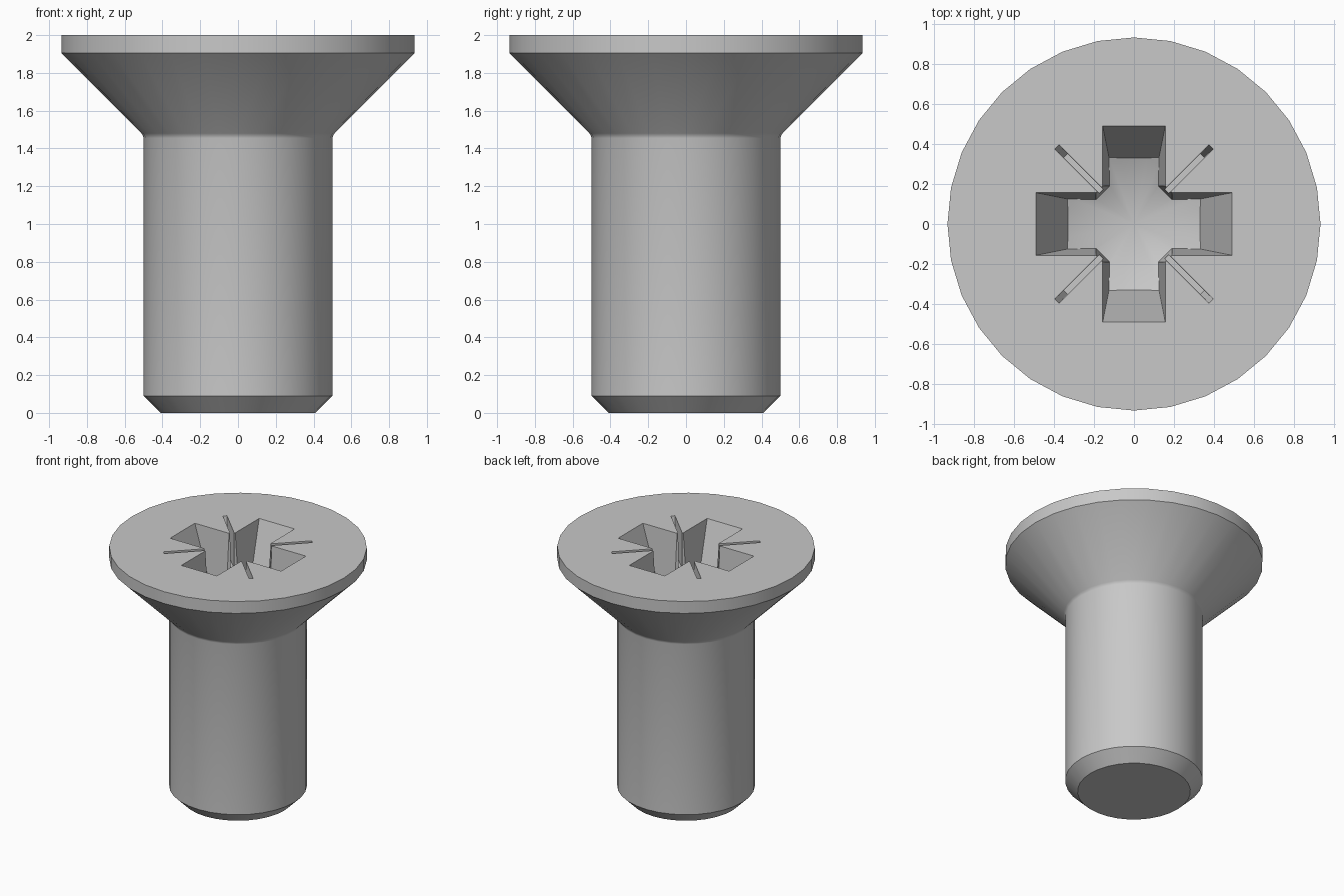
import bpy, bmesh, math
from mathutils import Matrix

TOP = 2.0            # height of the head's flat face
DEPTH = 0.46         # recess depth at the end of each arm

old = bpy.data.objects.get("Cube")
if old:
    bpy.data.objects.remove(old, do_unlink=True)

steel = bpy.data.materials.new("plain steel grey")
steel.use_nodes = True
colour = (0.58, 0.58, 0.58, 1)
steel.diffuse_color = colour
steel.node_tree.nodes["Principled BSDF"].inputs["Base Color"].default_value = colour


def make_object(name, bm):
    bmesh.ops.recalc_face_normals(bm, faces=bm.faces)
    mesh = bpy.data.meshes.new(name)
    bm.to_mesh(mesh)
    bm.free()
    mesh.materials.append(steel)
    obj = bpy.data.objects.new(name, mesh)
    bpy.context.collection.objects.link(obj)
    return obj


def revolve(name, profile, steps=32):
    """Spin an (r, z) profile around the z axis."""
    bm = bmesh.new()
    verts = [bm.verts.new((r, 0, z)) for r, z in profile]
    edges = [bm.edges.new(pair) for pair in zip(verts, verts[1:])]
    bmesh.ops.spin(bm, geom=verts + edges, cent=(0, 0, 0), axis=(0, 0, 1),
                   angle=math.tau, steps=steps)
    bmesh.ops.remove_doubles(bm, verts=bm.verts, dist=0.0005)
    bmesh.ops.dissolve_limit(bm, angle_limit=0.01, verts=bm.verts, edges=bm.edges)
    return make_object(name, bm)


def tapered_block(name, top, bottom, depth, turn=0, extra=0.0):
    """Block narrowing downwards from the head face, continued past both ends."""
    bm = bmesh.new()
    bmesh.ops.create_cube(bm, size=2)
    for v in bm.verts:
        drop = -0.1 if v.co.z > 0 else depth + extra
        t = drop / depth
        v.co.x *= top[0] + (bottom[0] - top[0]) * t
        v.co.y *= top[1] + (bottom[1] - top[1]) * t
        v.co.z = TOP - drop
    bm.transform(Matrix.Rotation(math.radians(turn), 4, "Z"))
    return make_object(name, bm)


def combine(target, tool, operation):
    """Apply a boolean and discard the tool."""
    mod = target.modifiers.new(operation, "BOOLEAN")
    mod.operation = operation
    mod.solver = "EXACT"
    mod.object = tool
    bpy.context.view_layer.objects.active = target
    bpy.ops.object.modifier_apply(modifier=mod.name)
    bpy.data.objects.remove(tool, do_unlink=True)


# Shank with chamfered tip, soft neck and countersunk head
screw = revolve("countersunk_screw", [
    (0, 0), (0.41, 0), (0.5, 0.09), (0.5, 1.455), (0.503, 1.467),
    (0.511, 1.48), (0.935, 1.905), (0.935, TOP), (0, TOP)])

# Cross recess: two arms, a turned square core and a conical floor
recess = tapered_block("recess_arm", (0.492, 0.157), (0.33, 0.125), DEPTH, 0, 0.2)
combine(recess, tapered_block("recess_cross_arm", (0.492, 0.157), (0.33, 0.125),
                              DEPTH, 90, 0.2), "UNION")
combine(recess, tapered_block("recess_core", (0.245, 0.245), (0.223, 0.223),
                              DEPTH, 45, 0.2), "UNION")
floor_z = TOP - DEPTH
combine(recess, revolve("recess_floor", [
    (0, floor_z - 0.13), (0.66, floor_z + 0.13), (0.66, 2.3), (0, 2.3)]), "INTERSECT")
combine(screw, recess, "DIFFERENCE")

# Thin diagonal slits between the arms
for turn in (45, 135):
    slit = tapered_block("diagonal_slit", (0.546, 0.015), (0.485, 0.013), 0.28, turn)
    combine(screw, slit, "DIFFERENCE")

# Smooth round walls, crisp edges
bpy.ops.object.select_all(action="DESELECT")
screw.select_set(True)
bpy.context.view_layer.objects.active = screw
bpy.ops.object.shade_smooth_by_angle(angle=math.radians(30))
